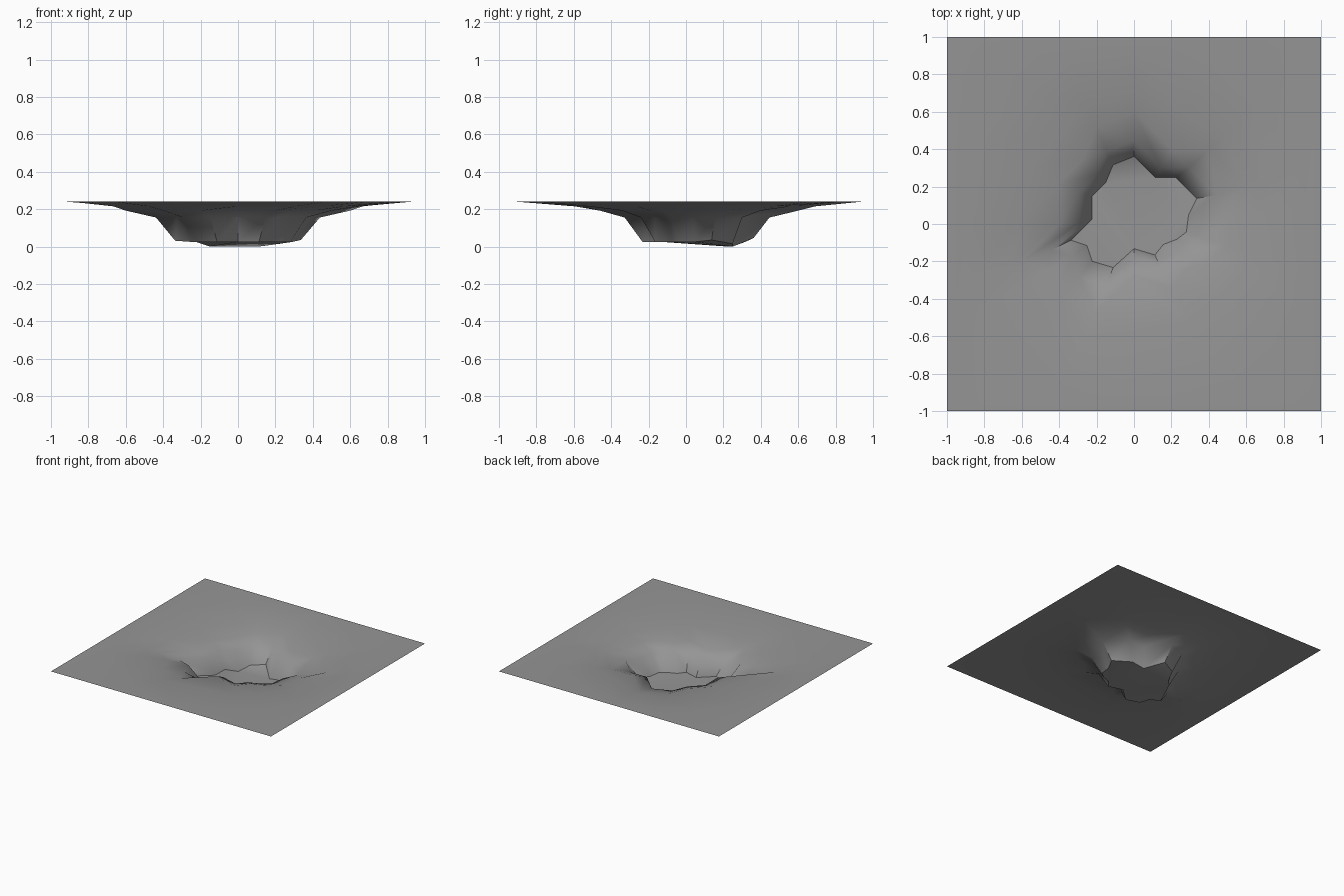
import bpy, bmesh, math
from mathutils import Vector

cube = bpy.data.objects.get("Cube")
if cube:
    bpy.data.objects.remove(cube)

grey = bpy.data.materials.new("ground grey")
grey.use_nodes = True
colour = (0.3, 0.3, 0.3, 1)
grey.diffuse_color = colour
grey.node_tree.nodes["Principled BSDF"].inputs["Base Color"].default_value = colour

GROUND = 0.245

# Jagged rim outline, counter-clockwise from the back
rim = [Vector(p) for p in (
    (0, .6), (-.2, .52), (-.27, .35), (-.4, .22), (-.4, 0), (-.6, -.2),
    (-.45, -.25), (-.4, -.4), (-.2, -.46), (0, -.28), (.2, -.34), (.28, -.24),
    (.41, -.19), (.5, -.12), (.52, .04), (.6, .2), (.4, .4), (.2, .4))]

# Uneven floor heights, by rim index
floor_height = {0: .05, 1: .03, 2: .005, 5: .036, 15: .04, 16: .02, 17: .005}


def scaled(scale, shift, z):
    return [Vector((p.x * scale, p.y * scale + shift, z)) for p in rim]


def rounded(radius, amount, z):
    """Rim pushed out towards a circle."""
    return [p.lerp(p.normalized() * radius, amount).to_3d() + Vector((0, 0, z)) for p in rim]


def finish(name, bm, angle):
    bmesh.ops.recalc_face_normals(bm, faces=bm.faces)
    if sum(f.normal.z * f.calc_area() for f in bm.faces) < 0:
        bmesh.ops.reverse_faces(bm, faces=bm.faces)
    mesh = bpy.data.meshes.new(name)
    bm.to_mesh(mesh)
    bm.free()
    mesh.materials.append(grey)
    obj = bpy.data.objects.new(name, mesh)
    bpy.context.collection.objects.link(obj)
    bpy.ops.object.select_all(action='DESELECT')
    obj.select_set(True)
    bpy.context.view_layer.objects.active = obj
    bpy.ops.object.shade_smooth_by_angle(angle=math.radians(angle))


floor_ring = scaled(.56, .025, .03)
for i, p in enumerate(floor_ring):
    p.z = floor_height.get(i, .03)

# Crater walls and sloping ground, bridged ring by ring
bm = bmesh.new()
rings = [floor_ring, scaled(.73, .008, .16), scaled(1, 0, .197),
         rounded(.75, .6, .22), rounded(.98, .9, GROUND)]
loops = [[bm.verts.new(p) for p in ring] for ring in rings]
n = len(rim)
for inner, outer in zip(loops, loops[1:]):
    for i in range(n):
        j = (i + 1) % n
        bm.faces.new((inner[i], inner[j], outer[j], outer[i]))

# Flat surround out to the square border
corners = [bm.verts.new((x, y, GROUND)) for x, y in ((1, 1), (-1, 1), (-1, -1), (1, -1))]
edges = [bm.edges.new((corners[i], corners[i - 1])) for i in range(4)]
edges += [bm.edges.get((loops[-1][i], loops[-1][i - 1])) for i in range(n)]
bmesh.ops.triangle_fill(bm, edges=edges, use_beauty=True)
finish("crater_ground", bm, 50)

# Crater floor
bm = bmesh.new()
face = bm.faces.new([bm.verts.new(p) for p in floor_ring])
bmesh.ops.triangulate(bm, faces=[face])
finish("crater_floor", bm, 30)

# Rest the lowest point on the base plane
lowest = min(p.z for p in floor_ring)
for name in ("crater_ground", "crater_floor"):
    bpy.data.objects[name].location.z = -lowest
